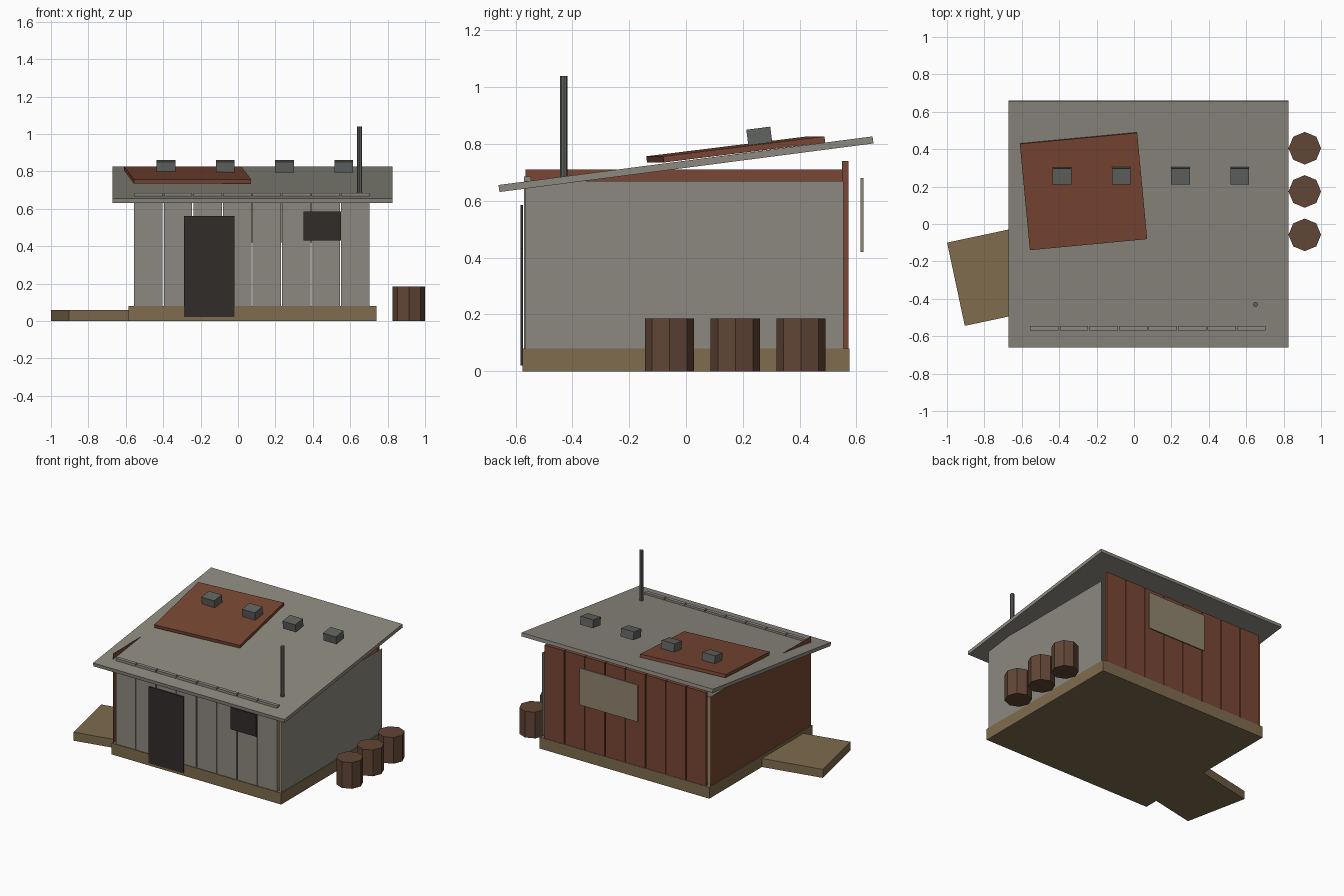
import bpy, math
from mathutils import Matrix, Euler

if "Cube" in bpy.data.objects:
    bpy.data.objects.remove(bpy.data.objects["Cube"])

def material(name, rgb):
    m = bpy.data.materials.new(name)
    m.diffuse_color = (*rgb, 1)
    m.use_nodes = True
    m.node_tree.nodes["Principled BSDF"].inputs["Base Color"].default_value = m.diffuse_color
    return m

TAN = material("tan_wood", (0.21, 0.15, 0.075))
GREY = material("weathered_metal", (0.26, 0.25, 0.21))
RUST = material("rusty_metal", (0.19, 0.062, 0.033))
DARK = material("dark_opening", (0.03, 0.025, 0.023))
WOOD = material("barrel_wood", (0.12, 0.06, 0.037))
STONE = material("stone", (0.12, 0.125, 0.115))
CLOTH = material("cloth", (0.28, 0.24, 0.16))

def box(name, center, size, mat, rot=(0, 0, 0)):
    bpy.ops.mesh.primitive_cube_add(size=1)
    ob = bpy.context.object
    ob.name = name
    ob.data.transform(Matrix.LocRotScale(None, None, size))
    ob.location, ob.rotation_euler = center, Euler(rot)
    ob.data.materials.append(mat)
    return ob

def span(name, lo, hi, mat):
    return box(name, [(a + b) / 2 for a, b in zip(lo, hi)],
               [b - a for a, b in zip(lo, hi)], mat)

def cylinder(name, x, y, z0, z1, r, mat):
    bpy.ops.mesh.primitive_cylinder_add(vertices=8, radius=r, depth=z1 - z0,
                                        location=(x, y, (z0 + z1) / 2))
    bpy.context.object.name = name
    bpy.context.object.data.materials.append(mat)

def side_wall(name, x, top, mat):
    y0, y1, z0 = -0.565, 0.555, 0.08
    pts = [(x, y0, z0), (x, y1, z0), (x, y1, top), (x, y0, top)]
    me = bpy.data.meshes.new(name)
    me.from_pydata(pts if x > 0 else pts[::-1], [], [(0, 1, 2, 3)])
    me.materials.append(mat)
    bpy.context.collection.objects.link(bpy.data.objects.new(name, me))

# Floor base and the skewed slab beside it
span("floor_base", (-0.585, -0.575, 0), (0.74, 0.575, 0.08), TAN)
a = math.radians(12)
box("side_slab", (-0.952 + 0.225 * math.cos(a), -0.322 + 0.225 * math.sin(a), 0.03),
    (0.45, 0.455, 0.06), TAN, (0, 0, a))

# Thin sheet side walls
side_wall("right_wall", 0.735, 0.67, GREY)
side_wall("left_wall", -0.58, 0.71, RUST)

# Front and back walls of eight planks with narrow gaps
pitch = 1.265 / 8
for i in range(8):
    x = -0.555 + i * pitch
    span(f"front_plank_{i}", (x, -0.57, 0.08), (x + pitch - 0.006, -0.545, 0.685), GREY)
    span(f"back_plank_{i}", (x, 0.55, 0.08), (x + pitch - 0.006, 0.572, 0.74), RUST)

# Door, window and hanging back cover
span("door", (-0.29, -0.582, 0.02), (-0.02, -0.574, 0.56), DARK)
span("window", (0.35, -0.582, 0.43), (0.55, -0.574, 0.585), DARK)
span("back_cover", (-0.06, 0.615, 0.42), (0.395, 0.625, 0.68), CLOTH)

# Sloping roof, patch and weights
slope = math.radians(7.4)
box("roof", (0.0775, 0, 0.729), (1.495, 1.328, 0.025), GREY, (slope, 0, 0))
box("roof_patch", (-0.27, 0.175, 0.781), (0.63, 0.575, 0.022), RUST,
    (math.radians(7), 0, math.radians(5.4)))
for i in range(4):
    box(f"roof_weight_{i}", (-0.385 + 0.317 * i, 0.258, 0.828),
        (0.1, 0.085, 0.056), STONE, (slope, 0, 0))

# Chimney pipe and barrels
cylinder("chimney_pipe", 0.65, -0.43, 0.67, 1.04, 0.013, STONE)
for i, y in enumerate((-0.058, 0.174, 0.405)):
    cylinder(f"barrel_{i}", 0.913, y, 0, 0.185, 0.087, WOOD)
